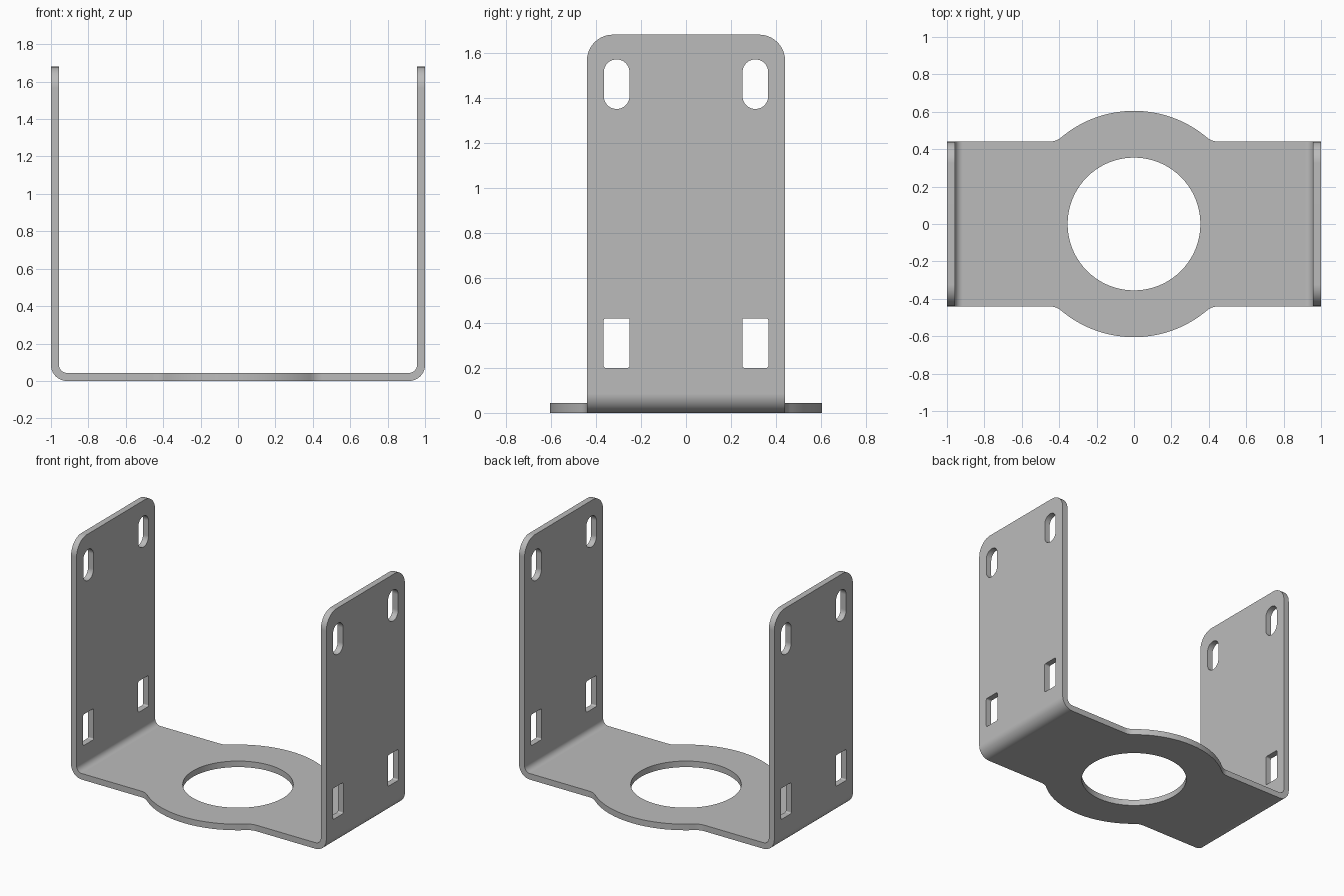
import bpy, bmesh
from math import sin, cos, radians, sqrt, atan2, degrees

if "Cube" in bpy.data.objects:
    bpy.data.objects.remove(bpy.data.objects["Cube"])

THICK, HEIGHT, HALF_Y = 0.043, 1.68, 0.44
BEND, COLLAR_R, HOLE_R = 0.085, 0.605, 0.355


def arc(cx, cy, r, start, end, steps=10):
    angles = [radians(start + (end - start) * i / steps) for i in range(steps + 1)]
    return [(cx + r * cos(a), cy + r * sin(a)) for a in angles]


def rounded_rect(cx, cy, w, h, r):
    dx, dy = w / 2 - r, h / 2 - r
    pts = []
    for i, (sx, sy) in enumerate([(1, 1), (-1, 1), (-1, -1), (1, -1)]):
        pts += arc(cx + sx * dx, cy + sy * dy, r, 90 * i, 90 * i + 90)
    return pts


def prism(name, pts, axis, lo, hi):
    """Extrude a 2D outline along one axis."""
    def place(a, b, d):
        return {"x": (d, a, b), "y": (a, d, b), "z": (a, b, d)}[axis]
    bm = bmesh.new()
    low = [bm.verts.new(place(a, b, lo)) for a, b in pts]
    high = [bm.verts.new(place(a, b, hi)) for a, b in pts]
    bm.faces.new(low)
    bm.faces.new(high)
    for i in range(len(pts)):
        j = (i + 1) % len(pts)
        bm.faces.new((low[i], low[j], high[j], high[i]))
    bmesh.ops.recalc_face_normals(bm, faces=bm.faces)
    mesh = bpy.data.meshes.new(name)
    bm.to_mesh(mesh)
    bm.free()
    ob = bpy.data.objects.new(name, mesh)
    bpy.context.collection.objects.link(ob)
    return ob


def boolean(target, cutter, operation):
    cutter.hide_render = True
    mod = target.modifiers.new("cut", "BOOLEAN")
    mod.object, mod.operation, mod.solver = cutter, operation, "EXACT"
    bpy.context.view_layer.objects.active = target
    bpy.ops.object.modifier_apply(modifier=mod.name)
    bpy.data.objects.remove(cutter)


# Bent sheet: U-shaped section, outer side then inner side
c = 1 - BEND
right_outer = arc(c, BEND, BEND, -90, 0) + [(1, HEIGHT)]
right_inner = [(1 - THICK, HEIGHT)] + arc(c, BEND, BEND - THICK, 0, -90)
right_half = right_outer + right_inner
left_half = [(-x, z) for x, z in reversed(right_half)]
bracket = prism("bracket", right_half + left_half, "y", -0.7, 0.7)

# Plan outline: straight strip with a filleted round collar
fillet = 0.1
fy = HALF_Y + fillet
fx = sqrt((COLLAR_R + fillet) ** 2 - fy ** 2)
slope = degrees(atan2(fy, fx))
quarter = [(1.1, HALF_Y)] + arc(fx, fy, fillet, 270, 180 + slope, 8)
quarter += arc(0, 0, COLLAR_R, slope, 90, 20)[1:]
back = quarter + [(-x, y) for x, y in reversed(quarter[:-1])]
front = [(-x, -y) for x, y in back]
boolean(bracket, prism("plan_cutter", back + front, "z", -0.5, 2), "INTERSECT")

# Large round hole in the base
boolean(bracket, prism("hole_cutter", arc(0, 0, HOLE_R, 0, 360, 72)[:-1], "z", -0.5, 0.5),
        "DIFFERENCE")

# Slots, square windows and rounded top corners through both legs
r = 0.115
for s in (-1, 1):
    corner = arc(HALF_Y - r, HEIGHT - r, r, 0, 90)
    corner += [(HALF_Y - r, HEIGHT + 0.1), (HALF_Y + 0.1, HEIGHT + 0.1),
               (HALF_Y + 0.1, HEIGHT - r)]
    shapes = [rounded_rect(s * 0.308, 1.46, 0.114, 0.22, 0.0565),
              rounded_rect(s * 0.308, 0.31, 0.116, 0.22, 0.01),
              [(s * y, z) for y, z in corner]]
    for pts in shapes:
        boolean(bracket, prism("leg_cutter", pts, "x", -1.2, 1.2), "DIFFERENCE")

# Plain grey metal
grey = bpy.data.materials.new("grey metal")
grey.use_nodes = True
colour = (0.5, 0.5, 0.5, 1)
grey.diffuse_color = colour
grey.node_tree.nodes["Principled BSDF"].inputs["Base Color"].default_value = colour
bracket.data.materials.clear()
bracket.data.materials.append(grey)

# Smooth bends, crisp edges
bpy.ops.object.select_all(action="DESELECT")
bracket.select_set(True)
bpy.context.view_layer.objects.active = bracket
bpy.ops.object.shade_smooth_by_angle(angle=radians(30))
weighted = bracket.modifiers.new("flat faces", "WEIGHTED_NORMAL")
weighted.keep_sharp = True
